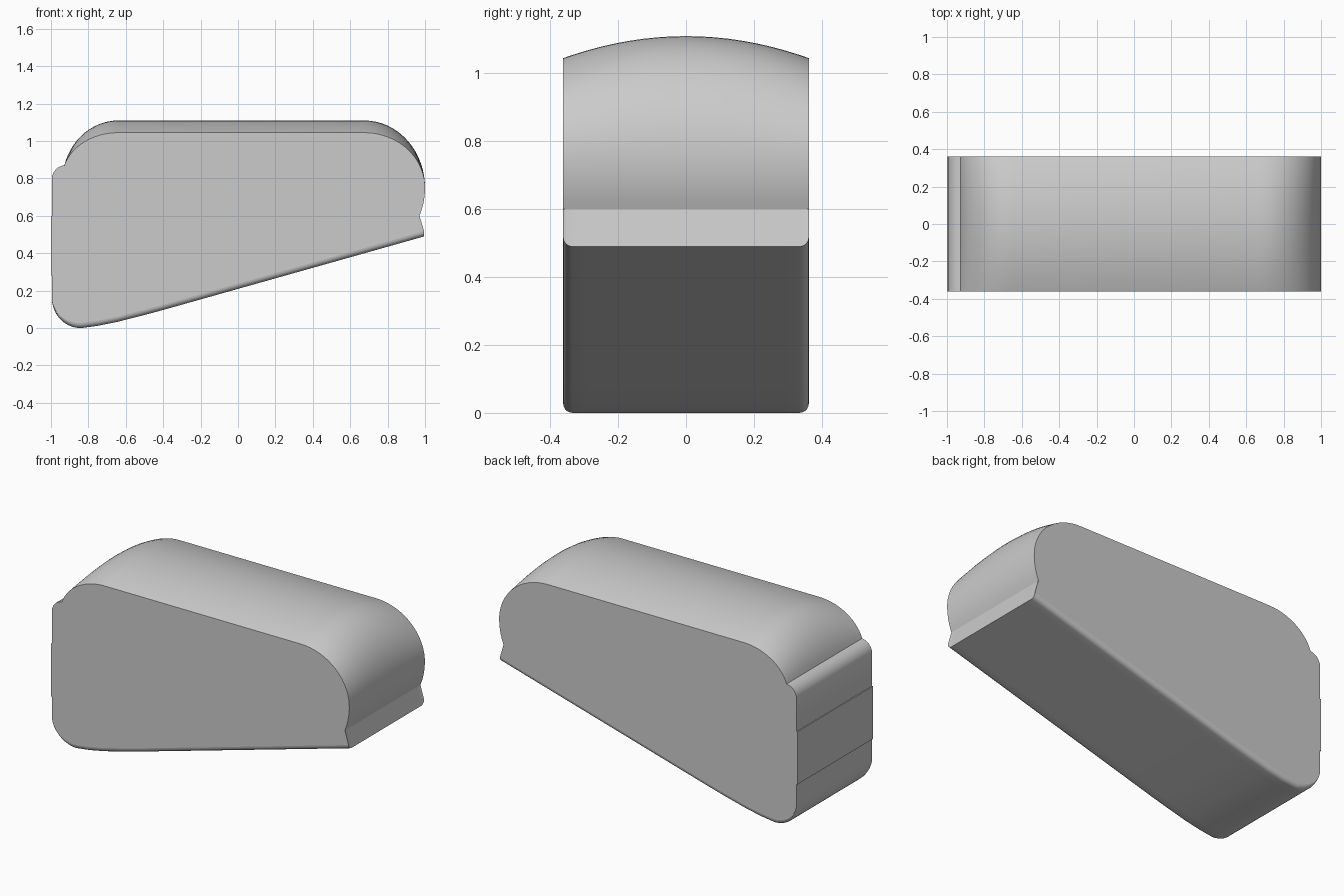
import bpy, bmesh
from math import cos, sin, radians, sqrt

cube = bpy.data.objects.get("Cube")
if cube:
    bpy.data.objects.remove(cube)

HALF = 0.362      # half width
CROWN = 0.065     # drop of the roof at the sides
ROUND = 0.028     # rounding of the lower edges

grey = bpy.data.materials.new("plain_grey")
grey.use_nodes = True
grey.diffuse_color = (0.6, 0.6, 0.6, 1)
grey.node_tree.nodes["Principled BSDF"].inputs["Base Color"].default_value = (0.6, 0.6, 0.6, 1)


def arc(cx, cz, rx, rz, start, end, n):
    steps = [radians(start + (end - start) * i / n) for i in range(n + 1)]
    return [(cx + rx * cos(a), cz + rz * sin(a)) for a in steps]


# Side outline, split into roof, underside and rear
roof_left = arc(-0.64, 0.78, 0.30, 0.33, 164, 90, 14)
roof_right = arc(0.675, 0.75, 0.325, 0.36, 90, -24.6, 20)
underside = [(0.995, 0.49), (-0.4, 0.097), (-0.5, 0.07), (-0.65, 0.032), (-0.75, 0.012)]
corner = arc(-0.84, 0.16, 0.155, 0.16, 270, 180, 10)
lip = [(-0.995, 0.81), (-0.985, 0.835), (-0.968, 0.855), (-0.948, 0.866)]


def section(y):
    """Outline at one station across the width."""
    t = (y / HALF) ** 2
    d = max(0, abs(y) - (HALF - ROUND))
    lift = ROUND - sqrt(max(0, ROUND ** 2 - d ** 2))
    pts = []
    for part, base in ((roof_left, 0.87), (roof_right, 0.75)):
        for x, z in part:
            drop = CROWN * t * max(0, (z - base) / (1.11 - base))
            pts.append((x, y, z - drop))
    pts += [(x, y, z + lift) for x, z in underside]
    for x, z in corner:
        pts.append((x, y, z + lift * (0.16 - z) / 0.16))
    pts += [(x, y, z) for x, z in lip]
    return pts


# Stations: even across the middle, closer at the rounded edges
inner = HALF - ROUND
edge = [inner + ROUND * sin(radians(a)) for a in (18, 36, 54, 72, 90)]
stations = [-y for y in reversed(edge)]
stations += [inner * (i / 8 - 1) for i in range(17)] + edge

bm = bmesh.new()
rings = [[bm.verts.new(p) for p in section(y)] for y in stations]
for a, b in zip(rings, rings[1:]):
    for i in range(len(a)):
        j = (i + 1) % len(a)
        bm.faces.new((a[i], a[j], b[j], b[i])).smooth = True
for ring in (rings[0], rings[-1]):
    bm.faces.new(ring).smooth = False
bmesh.ops.recalc_face_normals(bm, faces=bm.faces)
for e in bm.edges:
    e.smooth = e.calc_face_angle(0) < radians(30)
mesh = bpy.data.meshes.new("body")
bm.to_mesh(mesh)
bm.free()
body = bpy.data.objects.new("body", mesh)
bpy.context.collection.objects.link(body)
mesh.materials.append(grey)

# Thin raised plate across the rear end
bpy.ops.mesh.primitive_cube_add(size=1, location=(-0.9965, 0, 0.44))
plate = bpy.context.object
plate.name = "rear_plate"
plate.scale = (0.007, 2 * HALF, 0.32)
plate.data.materials.append(grey)
